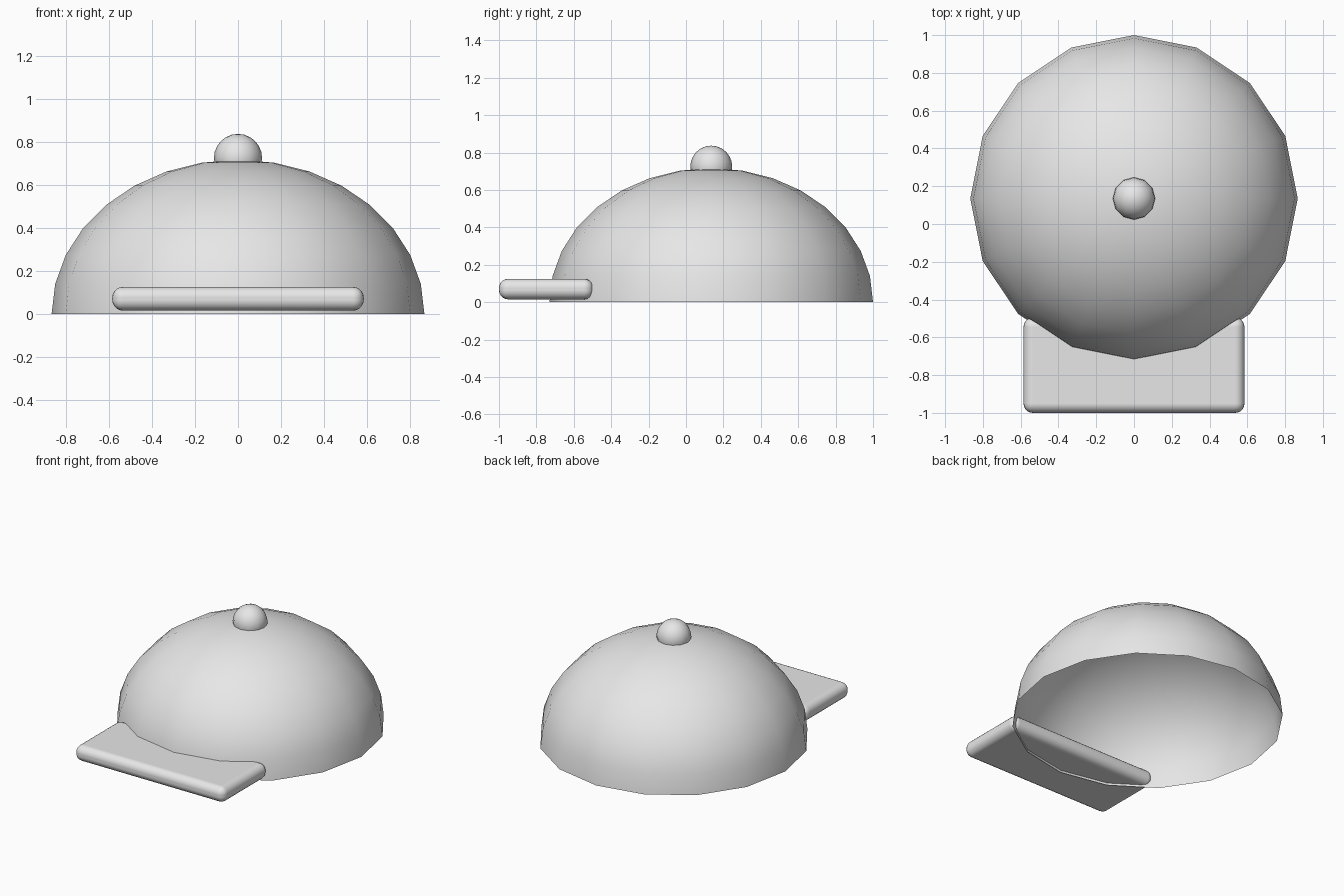
import bpy, bmesh
from mathutils import Matrix

if "Cube" in bpy.data.objects:
    bpy.data.objects.remove(bpy.data.objects["Cube"], do_unlink=True)

grey = bpy.data.materials.new("light grey")
grey.use_nodes = True
GREY = (0.8, 0.8, 0.8, 1)
grey.diffuse_color = GREY
grey.node_tree.nodes["Principled BSDF"].inputs["Base Color"].default_value = GREY

CENTRE_Y = 0.135


def finish(name, bm, location):
    mesh = bpy.data.meshes.new(name)
    bm.to_mesh(mesh)
    bm.free()
    mesh.materials.append(grey)
    mesh.shade_smooth()
    obj = bpy.data.objects.new(name, mesh)
    obj.location = location
    bpy.context.collection.objects.link(obj)
    return obj


# Crown: open upper half of a flattened sphere
bm = bmesh.new()
bmesh.ops.create_uvsphere(bm, u_segments=16, v_segments=16, radius=1)
lower = [v for v in bm.verts if v.co.z < -0.01]
bmesh.ops.delete(bm, geom=lower, context="VERTS")
bmesh.ops.scale(bm, vec=(0.867, 0.865, 0.717), verts=bm.verts)
finish("cap_crown", bm, (0, CENTRE_Y, 0))

# Button on top
bm = bmesh.new()
bmesh.ops.create_uvsphere(bm, u_segments=12, v_segments=12, radius=0.112)
finish("top_button", bm, (0, CENTRE_Y, 0.725))

# Visor: flat slab with rounded edges, running into the crown
bm = bmesh.new()
bmesh.ops.create_cube(bm, size=1, matrix=Matrix.Diagonal((1.17, 0.505, 0.11, 1)))
visor = finish("visor", bm, (0, -0.7475, 0.07))
bevel = visor.modifiers.new("rounded_edges", "BEVEL")
bevel.width = 0.05
bevel.segments = 5
bevel.harden_normals = True
